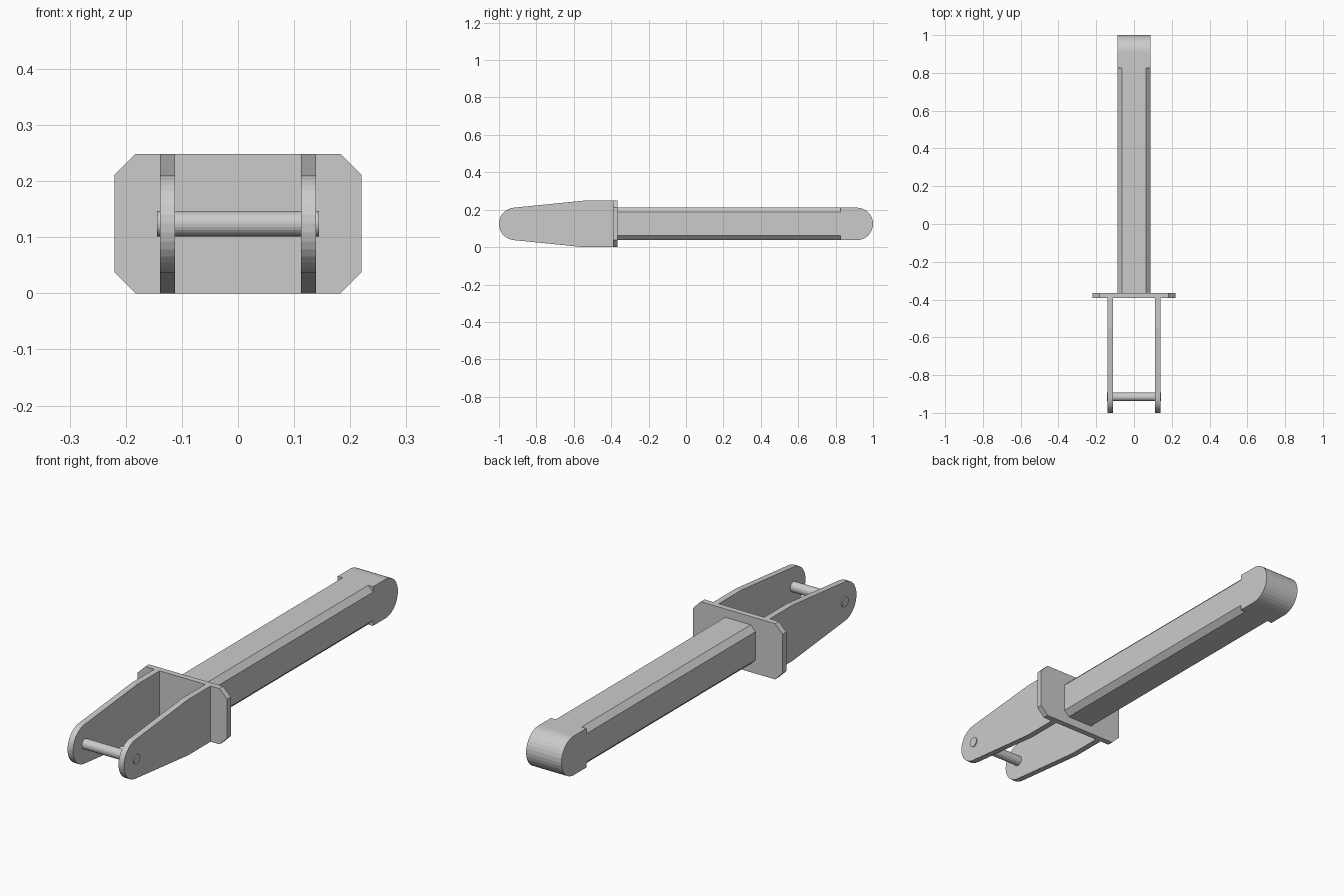
import bpy, bmesh
from math import sin, cos, pi
from mathutils import Vector

if "Cube" in bpy.data.objects:
    bpy.data.objects.remove(bpy.data.objects["Cube"])

MID = 0.124  # height of the long axis


def prism(name, points, axis, start, end):
    """Extrude a closed 2D profile along x (points are y, z) or y (points are x, z)."""
    bm = bmesh.new()
    place = (lambda a, b: (start, a, b)) if axis == 'x' else (lambda a, b: (a, start, b))
    face = bm.faces.new([bm.verts.new(place(a, b)) for a, b in points])
    ext = bmesh.ops.extrude_face_region(bm, geom=[face])
    verts = [g for g in ext['geom'] if isinstance(g, bmesh.types.BMVert)]
    d = end - start
    bmesh.ops.translate(bm, verts=verts, vec=Vector((d, 0, 0) if axis == 'x' else (0, d, 0)))
    bmesh.ops.recalc_face_normals(bm, faces=bm.faces)
    mesh = bpy.data.meshes.new(name)
    bm.to_mesh(mesh)
    bm.free()
    obj = bpy.data.objects.new(name, mesh)
    bpy.context.collection.objects.link(obj)
    return obj


def arc(cy, r, a0, a1, n):
    return [(cy + r * cos(a0 + (a1 - a0) * i / n), MID + r * sin(a0 + (a1 - a0) * i / n))
            for i in range(n + 1)]


def chamfered(w, h, c):
    """Octagonal outline from half width, half height and corner cut."""
    quarter = [(w, h - c), (w - c, h)]
    right = [(x, -z) for x, z in reversed(quarter)] + quarter
    return [(x, MID + z) for x, z in right + [(-x, z) for x, z in reversed(right)]]


# chamfered bar and its rounded end block
prism("bar", chamfered(0.087, 0.087, 0.024), 'y', -0.365, 0.825)
prism("bar_end", [(0.825, MID - 0.087)] + arc(0.913, 0.087, -pi / 2, pi / 2, 16)
      + [(0.825, MID + 0.087)], 'x', -0.087, 0.087)

# mounting plate with cut corners
prism("plate", chamfered(0.22, 0.124, 0.037), 'y', -0.391, -0.365)

# pair of tapered fork cheeks with rounded tips
cheek = ([(-0.391, 2 * MID), (-0.55, 2 * MID)]
         + arc(-0.913, 0.087, pi / 2 + 0.1, 3 * pi / 2 - 0.1, 16)
         + [(-0.55, 0), (-0.391, 0)])
for side, x in (("left", -0.139), ("right", 0.112)):
    prism("fork_cheek_" + side, cheek, 'x', x, x + 0.027)

# cross pin, slightly proud of the cheeks
prism("pin", arc(-0.915, 0.0225, 0, 2 * pi * 23 / 24, 23), 'x', -0.144, 0.144)
